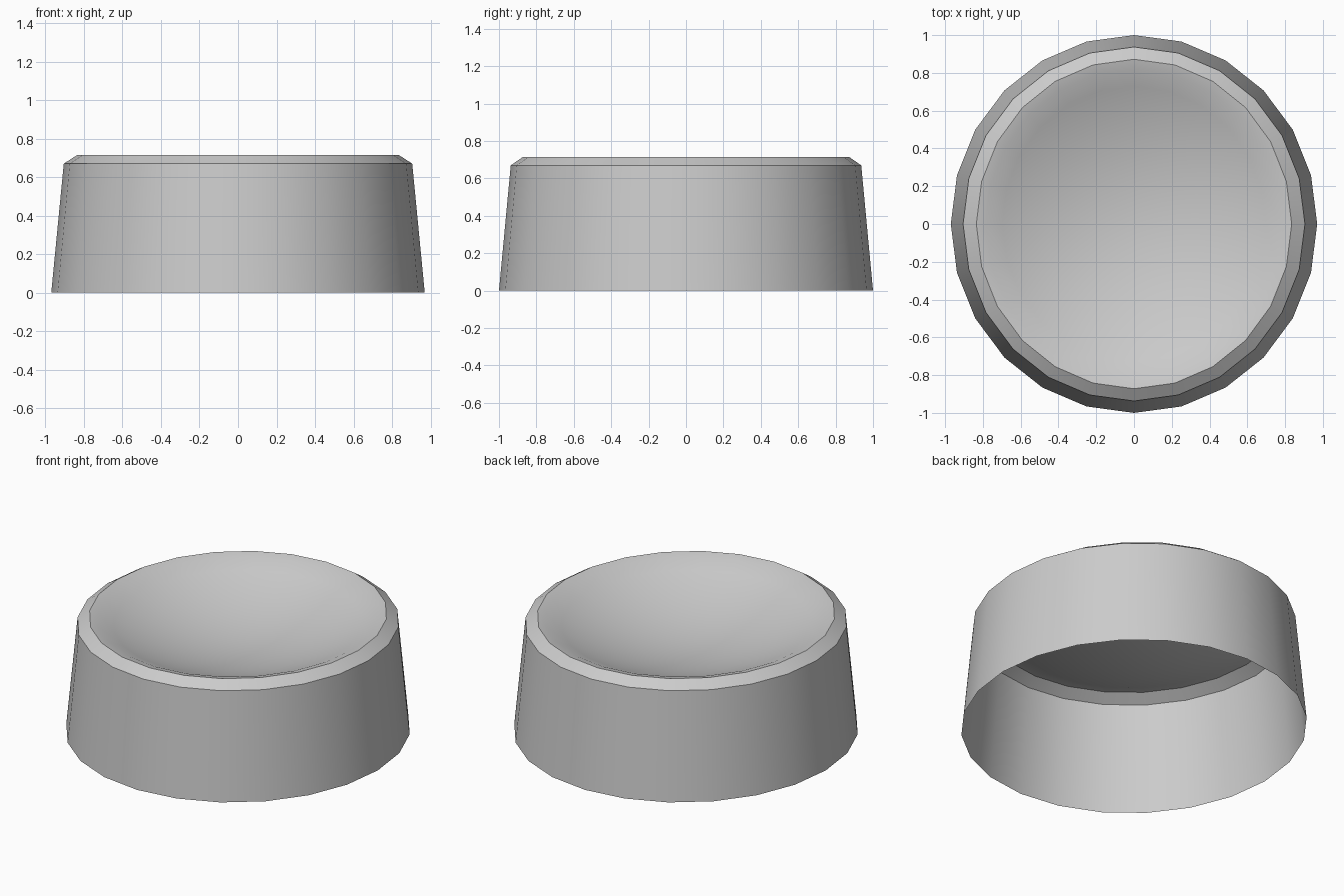
import bpy, bmesh, math

if "Cube" in bpy.data.objects:
    bpy.data.objects.remove(bpy.data.objects["Cube"])

SIDES = 24
# outer skirt, chamfer, soft lip, then the scooped dish: (x radius, y radius, z)
profile = [(0.97, 1.0, 0.0), (0.905, 0.937, 0.67), (0.835, 0.872, 0.715)]
lip, depth = 0.94, 0.19
for i in range(9):
    t = 1 - i / 9
    profile.append((0.835 * lip * t, 0.872 * lip * t, 0.703 - depth * (1 - t * t)))

bm = bmesh.new()
rings = []
for rx, ry, z in profile:
    rings.append([bm.verts.new((rx * math.cos(2 * math.pi * k / SIDES),
                                ry * math.sin(2 * math.pi * k / SIDES), z))
                  for k in range(SIDES)])
# open-bottomed single-skin shell
for a, b in zip(rings, rings[1:]):
    for k in range(SIDES):
        n = (k + 1) % SIDES
        bm.faces.new((a[k], a[n], b[n], b[k]))
# dish centre
centre = bm.verts.new((0, 0, 0.703 - depth))
for k in range(SIDES):
    bm.faces.new((rings[-1][k], rings[-1][(k + 1) % SIDES], centre))

# smooth shading, with crisp edges along the chamfer
for f in bm.faces:
    f.smooth = True
for ring in rings[1:3]:
    for k in range(SIDES):
        bm.edges.get((ring[k], ring[(k + 1) % SIDES])).smooth = False

mesh = bpy.data.meshes.new("dished_round_cap")
bm.to_mesh(mesh)
bm.free()
cap = bpy.data.objects.new("dished_round_cap", mesh)
bpy.context.collection.objects.link(cap)
